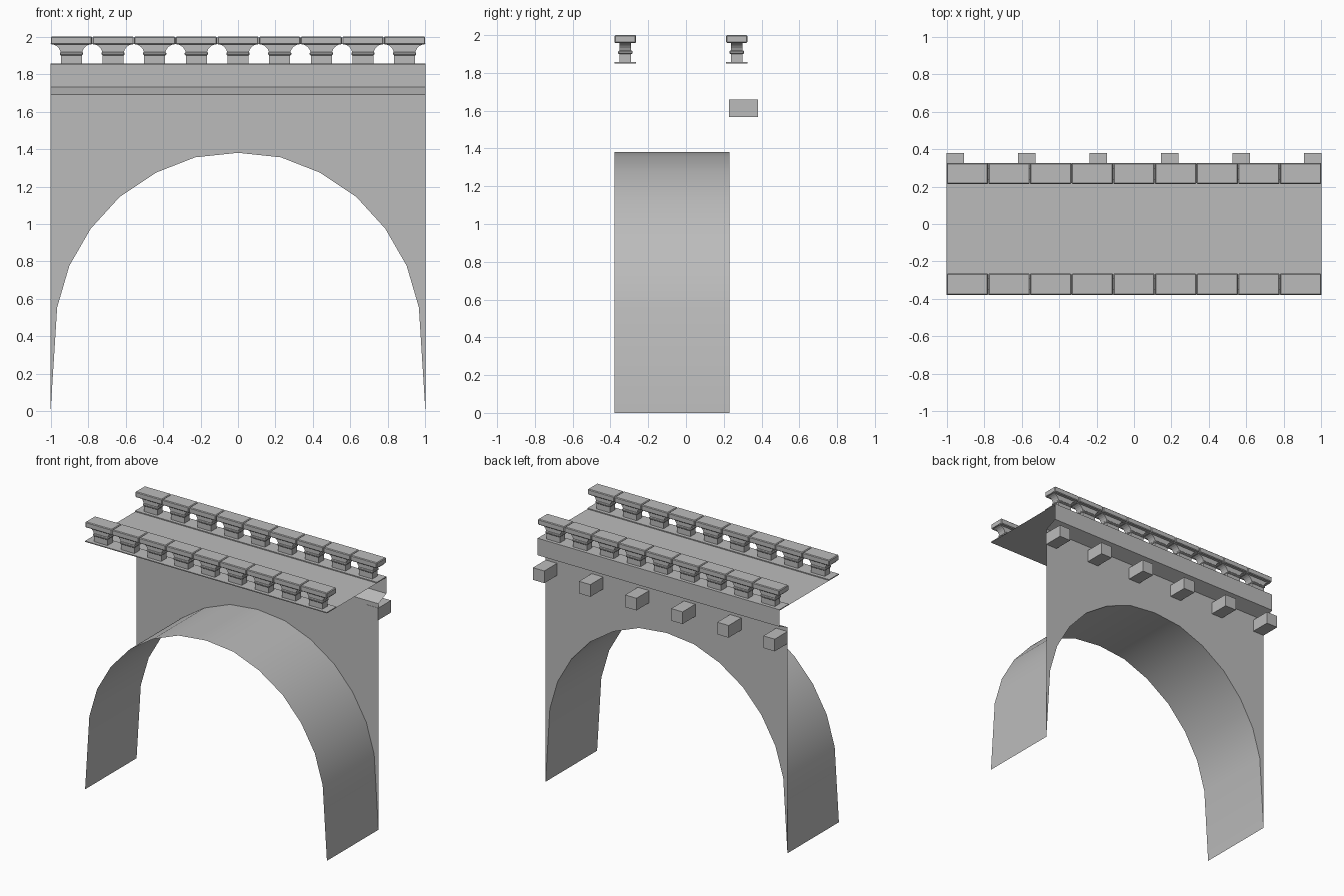
import bpy, bmesh, math

if "Cube" in bpy.data.objects:
    bpy.data.objects.remove(bpy.data.objects["Cube"])

stone = bpy.data.materials.new("grey stone")
stone.diffuse_color = (0.5, 0.5, 0.5, 1)
stone.use_nodes = True
stone.node_tree.nodes["Principled BSDF"].inputs["Base Color"].default_value = stone.diffuse_color


def finish(name, bm):
    me = bpy.data.meshes.new(name)
    bm.to_mesh(me)
    bm.free()
    me.materials.append(stone)
    ob = bpy.data.objects.new(name, me)
    bpy.context.collection.objects.link(ob)
    return ob


def strip(name, a, b):
    """Open sheet of quads between two rows of points."""
    bm = bmesh.new()
    va, vb = [bm.verts.new(p) for p in a], [bm.verts.new(p) for p in b]
    for i in range(len(a) - 1):
        bm.faces.new((va[i], va[i + 1], vb[i + 1], vb[i]))
    return finish(name, bm)


def box(name, x, y, z, bevel=0):
    bm = bmesh.new()
    bmesh.ops.create_cube(bm, size=1)
    for v in bm.verts:
        v.co = [(r[0] + r[1]) / 2 + c * (r[1] - r[0]) for r, c in zip((x, y, z), v.co)]
    if bevel:
        bmesh.ops.bevel(bm, geom=bm.edges[:], offset=bevel, segments=1, affect='EDGES')
    return finish(name, bm)


def prism(name, outline, y0, y1):
    """Extrude an x-z outline along y."""
    bm = bmesh.new()
    face = bm.faces.new([bm.verts.new((x, y0, z)) for x, z in outline])
    ext = bmesh.ops.extrude_face_region(bm, geom=[face])
    for v in ext["geom"]:
        if isinstance(v, bmesh.types.BMVert):
            v.co.y = y1
    bmesh.ops.recalc_face_normals(bm, faces=bm.faces[:])
    return finish(name, bm)


FRONT, WALL, BACK = -0.378, 0.23, 0.325
DECK = 1.85

# Arch profile, mirrored about the centre
half = [(1, 0), (0.965, 0.555), (0.90, 0.777), (0.786, 0.975),
        (0.632, 1.144), (0.438, 1.274), (0.228, 1.356)]
arch = [(-x, z) for x, z in half] + [(0, 1.38)] + half[::-1]

# Arch vault
vault = strip("arch_vault", [(x, FRONT, z) for x, z in arch], [(x, WALL, z) for x, z in arch])
bpy.context.view_layer.objects.active = vault
vault.select_set(True)
bpy.ops.object.shade_smooth_by_angle(angle=math.radians(35))
for p in vault.data.polygons:
    p.flip()

# Rear wall above the arch, sloped ledge, fascia and deck
strip("rear_wall", [(x, WALL, 1.69) for x, z in arch][::1],
      [(x, WALL, z) for x, z in arch])
section = [(WALL, 1.69), (BACK, 1.73), (BACK, DECK), (FRONT, DECK)]
for name, (a, b) in zip(("ledge", "fascia", "deck"), zip(section, section[1:])):
    strip(name, [(1, *a), (-1, *a)], [(1, *b), (-1, *b)])

# Projecting beam ends on the rear wall
for i in range(6):
    c = -0.953 + i * 0.3812
    box("beam_end", (c - 0.047, c + 0.047), (WALL - 0.002, 0.38), (1.567, 1.658))

# Balustrades: base plate, flared pillars with a moulding, cap stones
PITCH = 2 / 9
H, R, SPRING = PITCH / 2, 0.055, 1.905
arc = [(H - R * math.cos(t), SPRING + R * math.sin(t))
       for t in (math.pi / 2 * k / 6 for k in range(7))]
right = [(H - R, DECK + 0.004)] + arc + [(H, 1.962)]
for y0, y1 in ((FRONT, -0.264), (0.213, BACK)):
    mid = (y0 + y1) / 2
    box("base_plate", (-1, 1), (y0, y1), (DECK, DECK + 0.007))
    for i in range(9):
        c = -1 + PITCH * (i + 0.5)
        outline = [(c + x, z) for x, z in right] + [(c - x, z) for x, z in right[::-1]]
        prism("pillar", outline, mid - 0.031, mid + 0.031)
        box("pillar_moulding", (c - 0.062, c + 0.062), (mid - 0.039, mid + 0.039),
            (1.9, 1.918), 0.005)
        box("cap_stone", (c - H + 0.001, c + H - 0.001), (y0, y1), (1.958, 2.0), 0.005)
